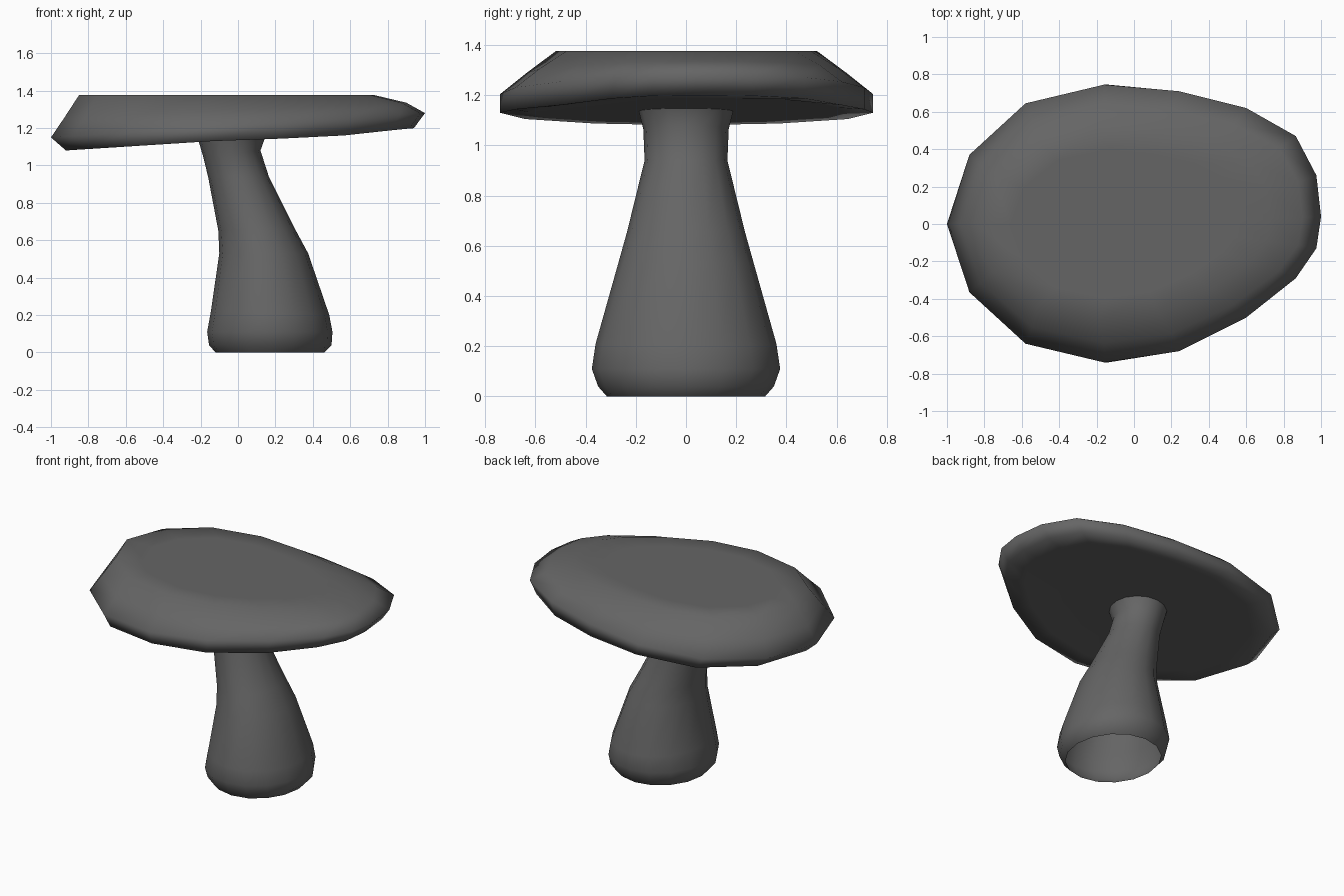
import bpy, bmesh, math

cube = bpy.data.objects.get("Cube")
if cube:
    bpy.data.objects.remove(cube, do_unlink=True)

# One dark grey for the whole mushroom
grey = bpy.data.materials.new("dark_grey")
grey.use_nodes = True
colour = (0.13, 0.13, 0.13, 1)
grey.diffuse_color = colour
grey.node_tree.nodes["Principled BSDF"].inputs["Base Color"].default_value = colour


def loft(name, rings, closed):
    """Skin a stack of rings, bottom to top, and smooth the result."""
    bm = bmesh.new()
    loops = [[bm.verts.new(p) for p in ring] for ring in rings]
    for low, high in zip(loops, loops[1:]):
        n = len(low)
        for i in range(n):
            j = (i + 1) % n
            bm.faces.new((low[i], low[j], high[j], high[i]))
    if closed:
        bm.faces.new(loops[0][::-1])
        bm.faces.new(loops[-1])
    for face in bm.faces:
        face.smooth = True
    mesh = bpy.data.meshes.new(name)
    bm.to_mesh(mesh)
    bm.free()
    mesh.materials.append(grey)
    obj = bpy.data.objects.new(name, mesh)
    bpy.context.collection.objects.link(obj)
    return obj


# Cap: one lopsided outline, scaled and tilted for each ring
outline = [(1, .04), (.975, .26), (.865, .47), (.6, .62), (.24, .71), (-.16, .745),
           (-.58, .645), (-.88, .37), (-1, 0), (-.88, -.365), (-.58, -.64),
           (-.16, -.74), (.24, -.68), (.6, -.5), (.865, -.29), (.975, -.13)]


def cap_ring(shift, sx, sy, z, tilt, sag=0):
    ring = []
    for x, y in outline:
        px = shift + sx * x
        drop = sag * max(0, 1 - abs(px - .45) / .45)
        ring.append((px, sy * y, z + tilt * px - drop))
    return ring


loft("cap", [
    cap_ring(0, .5, .5, 1.139, .062),
    cap_ring(0, .8, .84, 1.139, .062),
    cap_ring(.01, .93, 1, 1.139, .064, .02),   # lower rim
    cap_ring(0, 1, 1, 1.215, .065),            # widest rim
    cap_ring(-.015, .915, .86, 1.295, .045),   # shoulder
    cap_ring(-.06, .79, .7, 1.376, 0),         # plateau edge
    cap_ring(-.06, .6, .53, 1.376, 0),
], True)

# Stem: leaning hollow tube; left x, left z, right x, right z, half depth
sections = [(-.12, 0, .46, 0, .315), (-.155, .04, .5, .04, .35),
            (-.165, .11, .505, .11, .375), (-.145, .22, .488, .2, .36),
            (-.1, .53, .375, .53, .27), (-.105, .65, .305, .66, .235),
            (-.16, .94, .165, .94, .165), (-.187, 1.05, .12, 1.08, .17),
            (-.212, 1.135, .147, 1.155, .19)]
SIDES = 16
stem_rings = []
for xl, zl, xr, zr, depth in sections:
    ring = []
    for i in range(SIDES):
        a = math.tau * i / SIDES
        c = math.cos(a)
        ring.append(((xl + xr + (xr - xl) * c) / 2, depth * math.sin(a),
                     (zl + zr + (zr - zl) * c) / 2))
    stem_rings.append(ring)
loft("stem", stem_rings, False)
